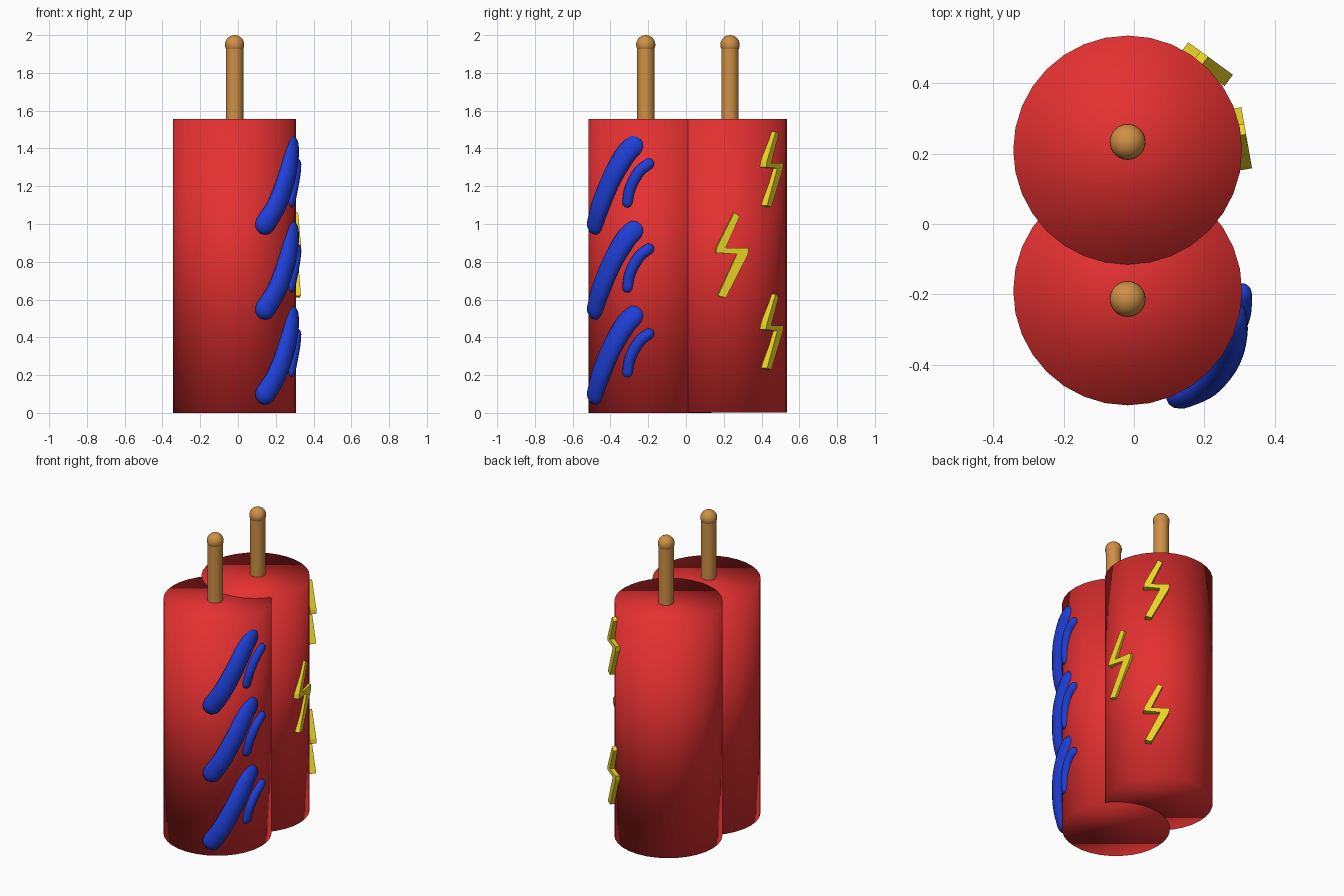
import bpy, bmesh, math
from mathutils import Vector

if "Cube" in bpy.data.objects:
    bpy.data.objects.remove(bpy.data.objects["Cube"])

CX, R = -0.018, 0.325
FRONT_Y, BACK_Y = -0.19, 0.21


def material(name, rgb):
    m = bpy.data.materials.new(name)
    m.diffuse_color = (*rgb, 1)
    m.use_nodes = True
    m.node_tree.nodes["Principled BSDF"].inputs["Base Color"].default_value = m.diffuse_color
    return m


RED = material("red", (0.78, 0.03, 0.03))
BLUE = material("blue", (0.013, 0.05, 0.68))
YELLOW = material("yellow", (0.85, 0.68, 0.02))
TAN = material("tan", (0.62, 0.28, 0.06))


def finish(name, bm, mat, smooth):
    bmesh.ops.recalc_face_normals(bm, faces=bm.faces)
    me = bpy.data.meshes.new(name)
    bm.to_mesh(me)
    bm.free()
    me.materials.append(mat)
    for p in me.polygons:
        p.use_smooth = smooth
    ob = bpy.data.objects.new(name, me)
    bpy.context.collection.objects.link(ob)
    return ob


def cylinder(name, x, y, z0, z1, r, n, mat):
    bm = bmesh.new()
    bmesh.ops.create_cone(bm, cap_ends=True, segments=n, radius1=r, radius2=r, depth=z1 - z0)
    bmesh.ops.translate(bm, verts=bm.verts, vec=(x, y, (z0 + z1) / 2))
    return finish(name, bm, mat, True)


def catmull(pts, steps):
    out = []
    p = [pts[0] * 2 - pts[1]] + pts + [pts[-1] * 2 - pts[-2]]
    for i in range(1, len(p) - 2):
        a, b, c, d = p[i - 1:i + 3]
        for s in range(steps):
            t = s / steps
            out.append(0.5 * (2 * b + (c - a) * t + (2 * a - 5 * b + 4 * c - d) * t * t
                              + (3 * b - a - 3 * c + d) * t ** 3))
    return out + [pts[-1]]


def streak(name, pts, wide, thick, dz, sides=14):
    """Flattened round-ended tube that hugs the front cylinder."""
    path = catmull([Vector(p) + Vector((0, 0, dz)) for p in pts], 5)
    # extra closely spaced rings round off both ends
    t0 = (path[0] - path[1]).normalized()
    t1 = (path[-1] - path[-2]).normalized()
    caps = [(math.sin(a), math.cos(a)) for a in (0.45, 0.9, 1.35)]
    rings = [(path[0] + t0 * wide * s, c) for s, c in reversed(caps)]
    rings += [(p, 1) for p in path]
    rings += [(path[-1] + t1 * wide * s, c) for s, c in caps]
    bm = bmesh.new()
    loops = []
    for i, (p, k) in enumerate(rings):
        t = (rings[min(i + 1, len(rings) - 1)][0] - rings[max(i - 1, 0)][0]).normalized()
        out = Vector((p.x - CX, p.y - FRONT_Y, 0))
        out = (out - t * out.dot(t)).normalized()
        side = t.cross(out)
        loops.append([bm.verts.new(p + k * (out * thick * math.cos(a) + side * wide * math.sin(a)))
                      for a in (2 * math.pi * j / sides for j in range(sides))])
    for a, b in zip(loops, loops[1:]):
        for j in range(sides):
            bm.faces.new((a[j], a[(j + 1) % sides], b[(j + 1) % sides], b[j]))
    bm.faces.new(loops[0])
    bm.faces.new(loops[-1])
    return finish(name, bm, BLUE, True)


BOLT = [(0.01, .225), (.04, .205), (-.035, .038), (.088, .038), (.085, .004),
        (-.034, -.226), (-.077, -.216), (.025, .004), (-.088, .012), (-.082, .042)]


def bolt(name, x, y, z, angle, scale, depth=0.04):
    """Flat zigzag plate whose outer face is centred at x, y, z."""
    n = Vector((math.cos(angle), math.sin(angle), 0))
    u = Vector((-n.y, n.x, 0))
    c = Vector((x, y, z)) - n * depth
    bm = bmesh.new()
    face = bm.faces.new([bm.verts.new(c + u * a * scale + Vector((0, 0, b * scale))) for a, b in BOLT])
    ext = bmesh.ops.extrude_face_region(bm, geom=[face], use_keep_orig=True)
    verts = [v for v in ext["geom"] if isinstance(v, bmesh.types.BMVert)]
    bmesh.ops.translate(bm, verts=verts, vec=n * depth)
    return finish(name, bm, YELLOW, False)


# twin bodies (back one a hair taller so the caps do not coincide)
cylinder("front_body", CX, FRONT_Y, 0, 1.555, R, 32, RED)
cylinder("back_body", CX, BACK_Y, 0.001, 1.557, R, 32, RED)

# sticks with rounded tips
for side, y in (("front", -0.213), ("back", 0.233)):
    stick = cylinder(side + "_stick", CX, y, 1.3, 1.95, 0.046, 32, TAN)
    with bpy.context.temp_override(object=stick, active_object=stick, selected_objects=[stick],
                                   selected_editable_objects=[stick]):
        bpy.ops.object.shade_smooth_by_angle(angle=math.radians(40))
    bm = bmesh.new()
    bmesh.ops.create_uvsphere(bm, u_segments=24, v_segments=14, radius=0.051)
    bmesh.ops.translate(bm, verts=bm.verts, vec=(CX, y, 1.949))
    finish(side + "_stick_tip", bm, TAN, True)

# blue streaks, three pairs up the front cylinder
LARGE = [(.145, -.48, 1.0), (.205, -.452, 1.1), (.258, -.39, 1.25), (.278, -.325, 1.36), (.28, -.275, 1.415)]
SMALL = [(.275, -.308, 1.115), (.29, -.295, 1.19), (.305, -.25, 1.275), (.307, -.198, 1.318)]
for i in range(3):
    streak(f"large_streak_{i + 1}", LARGE, 0.057, 0.042, -0.45 * i)
    streak(f"small_streak_{i + 1}", SMALL, 0.03, 0.028, -0.45 * i)

# yellow bolts on the back cylinder
bolt("middle_bolt", 0.32, 0.245, 0.836, math.radians(10), 1.0)
for name, z in (("upper_bolt", 1.29), ("lower_bolt", 0.43)):
    bolt(name, 0.2175, 0.47, z, math.radians(54), 0.89)
